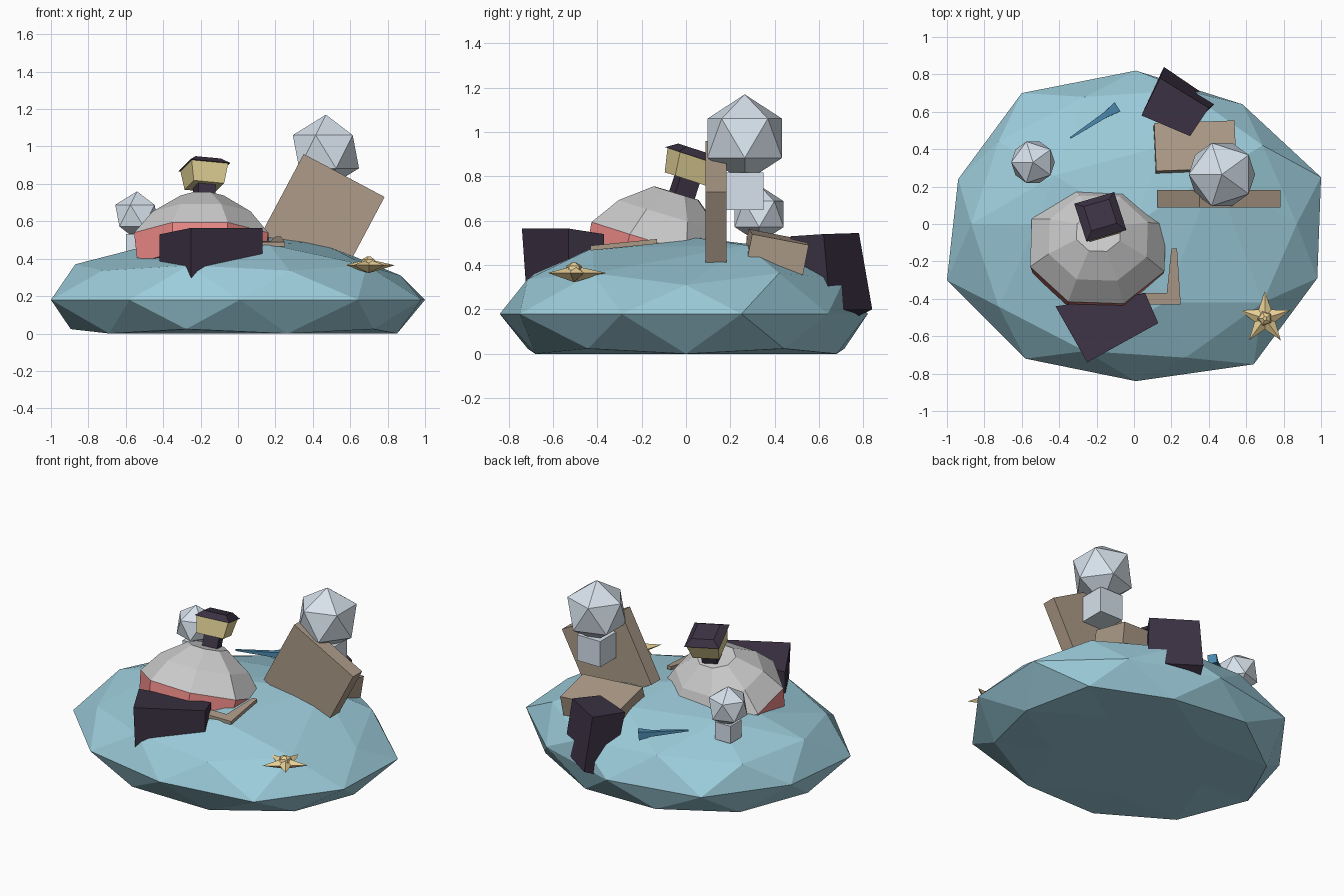
import bpy, bmesh
from math import pi, cos, sin, radians
from mathutils import Vector, Matrix, Euler

if "Cube" in bpy.data.objects:
    bpy.data.objects.remove(bpy.data.objects["Cube"])


def mat(name, rgb):
    m = bpy.data.materials.new(name)
    m.diffuse_color = (*rgb, 1)
    m.use_nodes = True
    m.node_tree.nodes["Principled BSDF"].inputs["Base Color"].default_value = m.diffuse_color
    return m


TEAL = mat("teal_stone", (.33, .60, .70))
RED = mat("red", (.83, .25, .24))
TAN = mat("driftwood", (.42, .33, .25))
DARK = mat("dark_stone", (.045, .032, .057))
YELLOW = mat("lamp_yellow", (.75, .64, .30))
PALE = mat("pale_blue", (.68, .76, .84))
SAND = mat("sand", (.80, .62, .30))
BLUE = mat("blue", (.07, .25, .42))


def finish(name, bm, material=None):
    bmesh.ops.recalc_face_normals(bm, faces=bm.faces)
    me = bpy.data.meshes.new(name)
    bm.to_mesh(me)
    bm.free()
    ob = bpy.data.objects.new(name, me)
    bpy.context.collection.objects.link(ob)
    if material:
        me.materials.append(material)
    return ob


def place(loc, rot=(0, 0, 0), size=(1, 1, 1)):
    return Matrix.LocRotScale(Vector(loc), Euler([radians(a) for a in rot]), Vector(size))


def box(name, loc, size, material, rot=(0, 0, 0)):
    bm = bmesh.new()
    bmesh.ops.create_cube(bm, size=1, matrix=place(loc, rot, size))
    return finish(name, bm, material)


def block(name, top, bottom, material):
    """Six-sided block from matching top and bottom corner loops."""
    bm = bmesh.new()
    a = [bm.verts.new(p) for p in top]
    b = [bm.verts.new(p) for p in bottom]
    n = len(a)
    bm.faces.new(a)
    bm.faces.new(b[::-1])
    for i in range(n):
        bm.faces.new((a[i], b[i], b[(i + 1) % n], a[(i + 1) % n]))
    return finish(name, bm, material)


def lathe(name, rings, matrix, material=None, n=8):
    """Stack of (radius, height) rings, capped at both ends."""
    bm = bmesh.new()
    loops = [[bm.verts.new((r * cos((i + .5) * 2 * pi / n), r * sin((i + .5) * 2 * pi / n), z))
              for i in range(n)] for r, z in rings]
    for a, b in zip(loops, loops[1:]):
        for i in range(n):
            bm.faces.new((a[i], a[(i + 1) % n], b[(i + 1) % n], b[i]))
    bm.faces.new(loops[0])
    bm.faces.new(loops[-1])
    bm.transform(matrix)
    return finish(name, bm, material)


# island: flattened icosphere, flat underneath, a few corners nudged
bm = bmesh.new()
bmesh.ops.create_icosphere(bm, subdivisions=2, radius=1)
for v in bm.verts:
    v.co = (v.co.x * 1.0, v.co.y * .84, max(0, .18 + v.co.z * .35))
bm.verts.ensure_lookup_table()
for p in [(-.6, .7, .18), (.01, .82, .18), (.58, .64, .18), (1, .25, .18), (.98, -.29, .18),
          (.64, -.75, .18), (.01, -.84, .18), (-.58, -.72, .18), (-1, -.3, .18), (-.94, .24, .18),
          (-.87, 0, .37), (.87, 0, .31), (-.52, 0, .46), (.43, .27, .49)]:
    p = Vector(p)
    min(bm.verts, key=lambda v: (v.co - p).length).co = p
finish("island", bm, TEAL)

# tilted dome with a red band round its lower edge
dome = place((-.19, -.045, .725), (-17, 0, -2), (1.05, .94, 1))
lathe("dome_shell", [(.37, -.235), (.27, -.105), (.12, 0)], dome)
lathe("dome_band", [(.35, -.40), (.37, -.235)], dome, RED)

# lamp on top of the dome
lean = place((-.18, -.02, .71), (-18, 0, 0)) @ Matrix.Rotation(radians(17), 4, 'Z')
for name, rings, m in [("lamp_stem", [(.068, -.06), (.068, .10)], DARK),
                       ("lamp_box", [(.12, .08), (.145, .19)], YELLOW),
                       ("lamp_roof", [(.158, .188), (.10, .222)], DARK)]:
    lathe(name, rings, lean, m, 4)

# dark stones
block("front_stone",
      [(-.42, -.44, .53), (.06, -.37, .54), (.13, -.53, .565), (-.25, -.74, .565)],
      [(-.42, -.44, .36), (.06, -.37, .36), (.13, -.53, .37), (-.25, -.72, .28)], DARK)
block("back_stone",
      [(.04, .58, .53), (.14, .78, .545), (.40, .62, .54), (.30, .47, .53)],
      [(.08, .67, .12), (.16, .84, .20), (.44, .65, .20), (.34, .54, .15)], DARK)

# driftwood slabs and a thin bent piece
box("upright_slab", (.455, .135, .633), (.49, .095, .48), TAN, (0, 28, 0))
box("lying_slab", (.325, .405, .458), (.43, .26, .14), TAN, (-11, 3, 2))
outline = [(.20, -.13), (.23, -.13), (.25, -.43), (.04, -.43), (.04, -.37), (.175, -.37)]
height = [(x, y, .478 + (y + .43) * .1) for x, y in outline]
block("bent_stick", [(x, y, z + .01) for x, y, z in height],
      [(x, y, z - .012) for x, y, z in height], TAN)

# round trees on cube trunks
for name, x, y, z, r, tz, t in [("large_tree", .47, .265, .972, .198, .733, .17),
                                ("small_tree", -.54, .33, .63, .13, .475, .115)]:
    bm = bmesh.new()
    bmesh.ops.create_icosphere(bm, subdivisions=1, radius=r, matrix=place((x, y, z), (0, 0, 180)))
    finish(name + "_crown", bm, PALE)
    box(name + "_trunk", (x, y, tz), (t, t, t), PALE)

# blue spike lying on the ground
tip, end = Vector((-.34, .46, .465)), Vector((-.09, .625, .435))
d = end - tip
spike = Matrix.Translation(tip) @ d.to_track_quat('Z', 'Y').to_matrix().to_4x4()
lathe("spike", [(.006, 0), (.022, d.length * .75), (.04, d.length)], spike, BLUE, 4)

# starfish: five-pointed double pyramid with a small centre knob
bm = bmesh.new()
rim = [bm.verts.new((r * cos(a), r * sin(a), 0)) for i in range(10)
       for r, a in [((.145, .058)[i % 2], pi / 2 + i * pi / 5)]]
for h in (.032, -.042):
    apex = bm.verts.new((0, 0, h))
    for i in range(10):
        bm.faces.new((rim[i], rim[(i + 1) % 10], apex))
bm.transform(place((.7, -.505, .365)))
finish("starfish", bm, SAND)
lathe("starfish_knob", [(.045, .005), (.035, .032), (.012, .046)],
      place((.7, -.505, .365)), SAND, 5)
